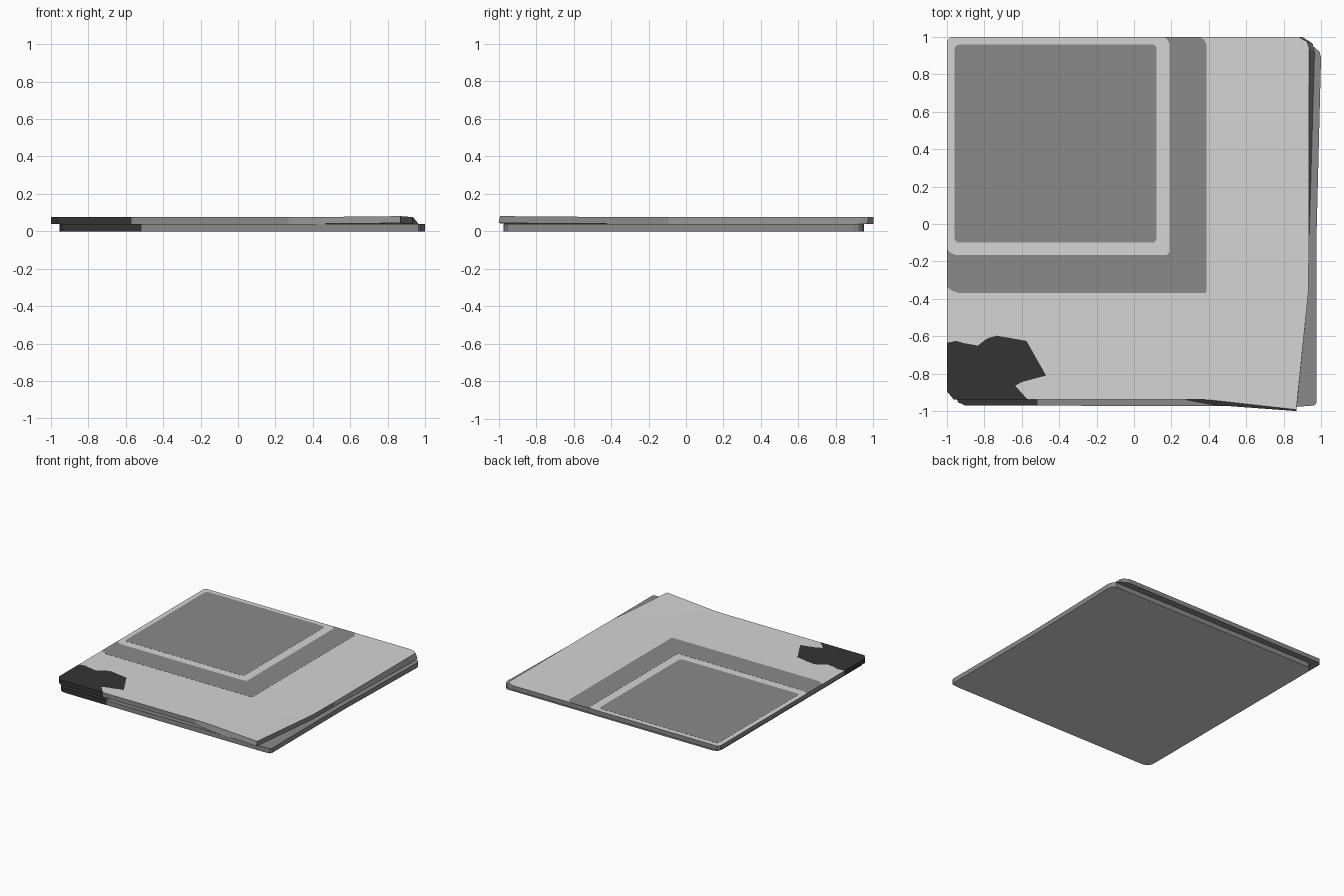
import bpy, bmesh
from mathutils import Vector

if "Cube" in bpy.data.objects:
    bpy.data.objects.remove(bpy.data.objects["Cube"])


def material(name, v):
    m = bpy.data.materials.new(name)
    m.diffuse_color = (v, v, v, 1)
    m.use_nodes = True
    m.node_tree.nodes["Principled BSDF"].inputs["Base Color"].default_value = m.diffuse_color
    return m


LIGHT = material("light_grey", 0.66)
MID = material("mid_grey", 0.255)
DARK = material("charcoal_stain", 0.034)
MATS = [LIGHT, MID, DARK]


def prism(bottom, top):
    """Closed solid between two matching outlines of 3D points."""
    bm = bmesh.new()
    b = [bm.verts.new(p) for p in bottom]
    t = [bm.verts.new(p) for p in top]
    n = len(b)
    bm.faces.new(b[::-1])
    bm.faces.new(t)
    for i in range(n):
        j = (i + 1) % n
        bm.faces.new((b[i], b[j], t[j], t[i]))
    return bm, b, t


def finish(bm, name, mats):
    bmesh.ops.recalc_face_normals(bm, faces=bm.faces)
    me = bpy.data.meshes.new(name)
    bm.to_mesh(me)
    bm.free()
    for m in mats:
        me.materials.append(m)
    ob = bpy.data.objects.new(name, me)
    bpy.context.collection.objects.link(ob)
    return ob


def paint_slab(bm, cut_x, light_side):
    """Light on the outward side (+1 top, -1 bottom), stain on the front left
    corner, mid grey elsewhere."""
    for co, no in (((cut_x, 0, 0), (1, 0, 0)), ((0, -0.63, 0), (0, 1, 0))):
        bmesh.ops.bisect_plane(bm, geom=bm.verts[:] + bm.edges[:] + bm.faces[:],
                               plane_co=Vector(co), plane_no=Vector(no))
    bmesh.ops.recalc_face_normals(bm, faces=bm.faces)
    bm.normal_update()
    for f in bm.faces:
        c = f.calc_center_median()
        if f.normal.z * light_side > 0.9:
            f.material_index = 0
        elif c.x < cut_x and c.y < -0.63 and f.normal.z > -0.5:
            f.material_index = 2
        else:
            f.material_index = 1


def plate(name, pts, mat, z0=0.0755, z1=0.0768):
    bm, _, _ = prism([(x, y, z0) for x, y in pts], [(x, y, z1) for x, y in pts])
    return finish(bm, name, [mat])


# lower sheet
low = [(-0.955, -0.92), (-0.94, -0.953), (-0.905, -0.97), (0.9, -0.975),
       (0.965, -0.97), (0.977, -0.955), (0.977, -0.02), (1.0, 0.89), (0.992, 0.92),
       (0.965, 0.945), (-0.91, 0.95), (-0.94, 0.935), (-0.955, 0.9)]
bm, _, _ = prism([(x, y, 0) for x, y in low], [(x, y, 0.039) for x, y in low])
paint_slab(bm, -0.515, -1)
finish(bm, "lower_sheet", MATS)

# upper sheet: top outline and bottom outline, front right corner lifted
Z = 0.076
top = [(-1, -0.895, Z), (-0.965, -0.937, Z), (0.27, -0.937, Z), (0.40, -0.94, Z),
       (0.868, -0.992, 0.081), (0.932, -0.37, Z), (0.936, -0.09, Z), (0.936, 0.94, Z),
       (0.925, 0.975, Z), (0.88, 1, Z), (-0.98, 1, Z), (-1, 0.98, Z)]
B = 0.040
bot = [(-1, -0.895, B), (-0.965, -0.937, B), (0.27, -0.938, B), (0.43, -0.968, B),
       (0.868, -1.0, 0.044), (0.932, -0.37, B), (0.936, -0.09, B), (0.965, 0.92, B),
       (0.955, 0.965, B), (0.90, 1, B), (-0.98, 1, B), (-1, 0.98, B)]
bm, b, t = prism(bot, top)
for ring in (b, t):
    bmesh.ops.connect_verts(bm, verts=[ring[3], ring[5]])
paint_slab(bm, -0.57, 1)
finish(bm, "upper_sheet", MATS)

# printed square and corner band
plate("inner_square", [(-0.96, -0.075), (-0.953, -0.093), (-0.935, -0.1), (0.1, -0.1),
                       (0.114, -0.094), (0.12, -0.08), (0.12, 0.94), (0.114, 0.954),
                       (0.1, 0.96), (-0.935, 0.96), (-0.953, 0.953), (-0.96, 0.935)], MID)
plate("corner_band", [(-1, -0.135), (-1, -0.335), (-0.97, -0.358), (-0.935, -0.37),
                      (0.38, -0.37), (0.387, -0.363), (0.387, 0.96), (0.375, 0.985),
                      (0.35, 1), (0.16, 1), (0.18, 0.985), (0.19, 0.96),
                      (0.19, -0.15), (0.175, -0.165), (-0.955, -0.165), (-0.98, -0.155)], MID)

# stained corner patch
plate("stain_patch", [(-1, -0.635), (-1, -0.895), (-0.965, -0.937), (-0.57, -0.937),
                      (-0.635, -0.865), (-0.60, -0.845), (-0.47, -0.81), (-0.575, -0.625),
                      (-0.735, -0.597), (-0.785, -0.612), (-0.835, -0.65), (-0.91, -0.637),
                      (-0.95, -0.625)], DARK)
